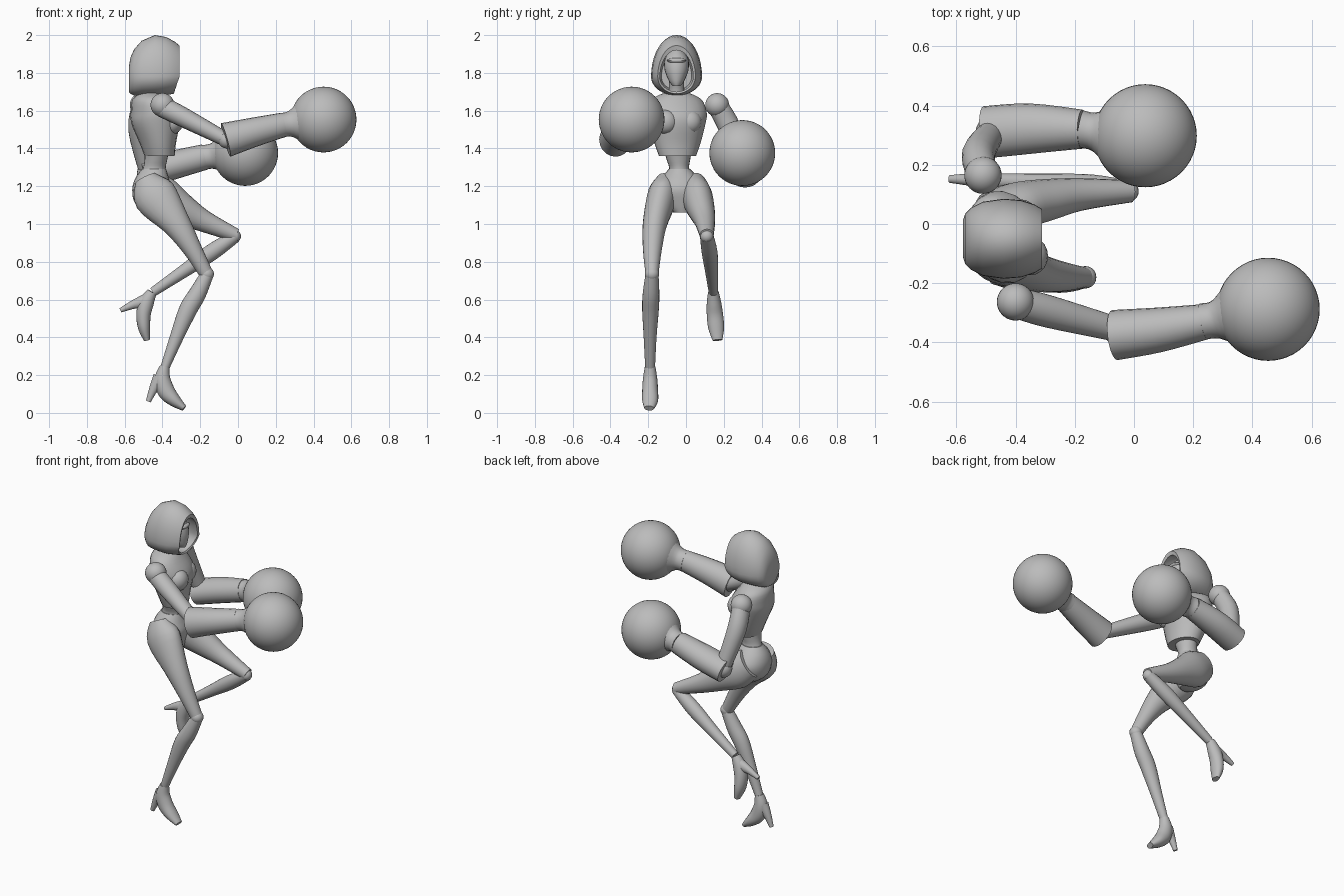
import bpy
import bmesh
from math import sin, cos, pi, radians
from mathutils import Vector

default_cube = bpy.data.objects.get("Cube")
if default_cube:
    bpy.data.objects.remove(default_cube, do_unlink=True)

# One plain grey for the whole mannequin
grey = bpy.data.materials.new("plain_grey")
grey.use_nodes = True
grey.diffuse_color = (.5, .5, .5, 1)
shader = next(n for n in grey.node_tree.nodes if n.type == 'BSDF_PRINCIPLED')
shader.inputs["Base Color"].default_value = (.5, .5, .5, 1)

SIDES = 20
UP = Vector((0, 0, 1))
ACROSS = Vector((0, 1, 0))


def finish(name, bm, sharp_angle=40):
    """Turn a bmesh into a smooth-shaded object with the grey material."""
    bmesh.ops.recalc_face_normals(bm, faces=bm.faces)
    mesh = bpy.data.meshes.new(name)
    bm.to_mesh(mesh)
    bm.free()
    mesh.materials.append(grey)
    obj = bpy.data.objects.new(name, mesh)
    bpy.context.collection.objects.link(obj)
    bpy.ops.object.select_all(action='DESELECT')
    obj.select_set(True)
    bpy.context.view_layer.objects.active = obj
    bpy.ops.object.shade_smooth_by_angle(angle=radians(sharp_angle))
    return obj


def skin(name, rings, sharp_angle=40):
    """Bridge successive rings of points and cap both ends."""
    bm = bmesh.new()
    loops = [[bm.verts.new(p) for p in ring] for ring in rings]
    for low, high in zip(loops, loops[1:]):
        count = len(low)
        for i in range(count):
            j = (i + 1) % count
            bm.faces.new((low[i], low[j], high[j], high[i]))
    bm.faces.new(loops[0])
    bm.faces.new(loops[-1])
    return finish(name, bm, sharp_angle)


def smooth_stations(stations, steps=4):
    """Catmull-Rom interpolation through the stations."""
    keys = [Vector(s) for s in stations]
    padded = [keys[0]] + keys + [keys[-1]]
    result = []
    for a, b, c, d in zip(padded, padded[1:], padded[2:], padded[3:]):
        for k in range(steps):
            t = k / steps
            result.append(b + (c - a) * t / 2
                          + (a - b * 2.5 + c * 2 - d / 2) * t * t
                          + (b * 3 - a - c * 3 + d) * t ** 3 / 2)
    result.append(keys[-1])
    return result


def loft(name, stations, level_axis=None):
    """Oval loft; a station is x, y, z, half width across, half depth."""
    path = smooth_stations(stations)
    centres = [Vector(s[:3]) for s in path]
    last = len(path) - 1
    rings = []
    for i, s in enumerate(path):
        along = (centres[min(i + 1, last)] - centres[max(i - 1, 0)]).normalized()
        if level_axis:
            along = UP
        side = level_axis or ACROSS
        side = (side - along * side.dot(along)).normalized()
        deep = along.cross(side)
        rings.append([centres[i] + side * s[3] * cos(a) + deep * s[4] * sin(a)
                      for a in (2 * pi * k / SIDES for k in range(SIDES))])
    return skin(name, rings)


def ball(name, centre, radius, stretch=(1, 1, 1), segments=32):
    bm = bmesh.new()
    bmesh.ops.create_uvsphere(bm, u_segments=segments, v_segments=segments // 2,
                              radius=radius)
    bmesh.ops.scale(bm, vec=stretch, verts=bm.verts)
    bmesh.ops.translate(bm, vec=centre, verts=bm.verts)
    return finish(name, bm)


# Hood: egg outlines from the back, round the rim and into the hollow
def hood_outline(forward, half_width, rise, drop):
    ring = []
    for k in range(SIDES * 2):
        a = pi * k / SIDES
        height = cos(a) * (rise if cos(a) > 0 else drop)
        lean = min(0, cos(a)) * .03 if forward > 0 else 0
        ring.append((-.44 + forward + lean, -.05 + half_width * sin(a),
                     1.78 + height))
    return ring


skin("hood", [hood_outline(*r) for r in (
    (-.138, .06, .05, .08), (-.13, .085, .1, .09), (-.11, .105, .145, .1),
    (-.07, .125, .19, .1), (0, .135, .22, .1), (.06, .13, .21, .1),
    (.105, .115, .185, .095), (.13, .1, .165, .09), (.125, .088, .14, .08),
    (.05, .1, .16, .08), (-.05, .08, .12, .07))], 45)

# Head: tapered face, small nose and brow
loft("face", [(-.37, -.05, 1.73, .02, .03), (-.385, -.05, 1.76, .042, .055),
              (-.4, -.05, 1.82, .064, .075), (-.41, -.05, 1.88, .06, .07),
              (-.42, -.05, 1.93, .02, .03)], ACROSS)
ball("brow", (-.35, -.05, 1.865), .05, (.5, 1, .3), 16)
loft("neck", [(-.46, -.05, 1.62, .06, .06), (-.45, -.05, 1.7, .042, .045),
              (-.42, -.05, 1.79, .04, .045)], ACROSS)

# Torso, turned slightly at the shoulders
shoulder_axis = Vector((-.25, .97, 0))
loft("chest", [(-.46, -.05, 1.7, .05, .05), (-.465, -.05, 1.66, .135, .09),
               (-.445, -.045, 1.59, .158, .12), (-.437, -.045, 1.53, .15, .125),
               (-.425, -.045, 1.43, .125, .095), (-.415, -.045, 1.36, .1, .078)],
     shoulder_axis)
for side_name, side in (("left", 1), ("right", -1)):
    spot = Vector((-.365, -.045, 1.54)) + shoulder_axis * side * .065
    ball(side_name + "_bust", spot, .065, (.9, 1, 1), 20)
loft("waist", [(-.425, -.045, 1.42, .085, .07), (-.435, -.04, 1.34, .062, .06),
               (-.445, -.035, 1.28, .055, .063), (-.45, -.03, 1.2, .1, .09)],
     ACROSS)
loft("pelvis", [(-.445, -.035, 1.29, .058, .065), (-.455, -.03, 1.24, .1, .09),
                (-.455, -.03, 1.18, .13, .105), (-.455, -.025, 1.11, .1, .09),
                (-.43, -.02, 1.06, .045, .05)], ACROSS)

# Legs
loft("right_thigh", [(-.49, -.1, 1.24, .05, .06), (-.44, -.125, 1.15, .078, .115),
                     (-.325, -.165, 1, .064, .075), (-.24, -.178, .865, .05, .05),
                     (-.17, -.18, .74, .035, .037)])
loft("right_shin", [(-.165, -.18, .73, .035, .035), (-.215, -.185, .63, .044, .046),
                    (-.265, -.188, .545, .044, .048), (-.325, -.19, .4, .034, .036),
                    (-.387, -.19, .24, .026, .024)])
loft("left_thigh", [(-.48, .04, 1.2, .07, .09), (-.4, .06, 1.14, .08, .11),
                    (-.3, .08, 1.08, .072, .085), (-.18, .1, 1.015, .055, .058),
                    (-.01, .11, .94, .037, .036)])
loft("left_shin", [(-.015, .11, .935, .036, .034), (-.14, .125, .85, .042, .044),
                   (-.28, .135, .755, .035, .035), (-.45, .145, .64, .025, .025)])
ball("right_knee", (-.165, -.18, .735), .038, segments=20)
ball("left_knee", (-.02, .11, .935), .036, segments=20)

# High-heeled shoes
loft("right_shoe", [(-.388, -.19, .245, .028, .026), (-.4, -.19, .18, .038, .042),
                    (-.38, -.19, .115, .042, .046), (-.335, -.19, .065, .042, .034),
                    (-.285, -.195, .025, .026, .016)])
loft("right_heel", [(-.41, -.19, .18, .032, .045), (-.445, -.19, .13, .022, .025),
                    (-.475, -.19, .06, .013, .013)])
loft("left_shoe", [(-.455, .145, .64, .028, .026), (-.485, .148, .585, .038, .04),
                   (-.5, .153, .52, .043, .038), (-.497, .16, .45, .042, .032),
                   (-.482, .167, .385, .026, .016)])
loft("left_heel", [(-.49, .148, .59, .032, .04), (-.55, .15, .575, .022, .024),
                   (-.622, .152, .543, .013, .012)])

# Arms: shoulder ball, upper arm, flared sleeve and large round glove
loft("right_upper_arm", [(-.4, -.265, 1.62, .052, .055),
                         (-.29, -.295, 1.565, .055, .052),
                         (-.06, -.355, 1.445, .042, .038)])
loft("right_sleeve", [(-.065, -.375, 1.445, .085, .092),
                      (.08, -.358, 1.485, .076, .078),
                      (.24, -.33, 1.525, .06, .065)])
loft("right_cuff", [(.23, -.33, 1.523, .062, .065), (.28, -.322, 1.53, .067, .07),
                    (.35, -.305, 1.54, .125, .125)])
loft("left_upper_arm", [(-.51, .165, 1.63, .055, .05), (-.525, .235, 1.5, .058, .056),
                        (-.48, .31, 1.28, .045, .045)])
loft("left_sleeve", [(-.5, .31, 1.265, .088, .075), (-.35, .322, 1.31, .085, .076),
                     (-.175, .32, 1.355, .066, .068)])
loft("left_cuff", [(-.18, .32, 1.353, .064, .066), (-.13, .312, 1.36, .067, .07),
                   (-.06, .302, 1.37, .125, .125)])
ball("right_shoulder", (-.4, -.263, 1.63), .063)
ball("left_shoulder", (-.51, .165, 1.63), .063)
ball("right_elbow", (-.06, -.36, 1.445), .045, segments=20)
ball("left_elbow", (-.48, .31, 1.27), .055, segments=20)
ball("right_glove", (.453, -.288, 1.553), .174, segments=48)
ball("left_glove", (.038, .298, 1.376), .174, segments=48)
